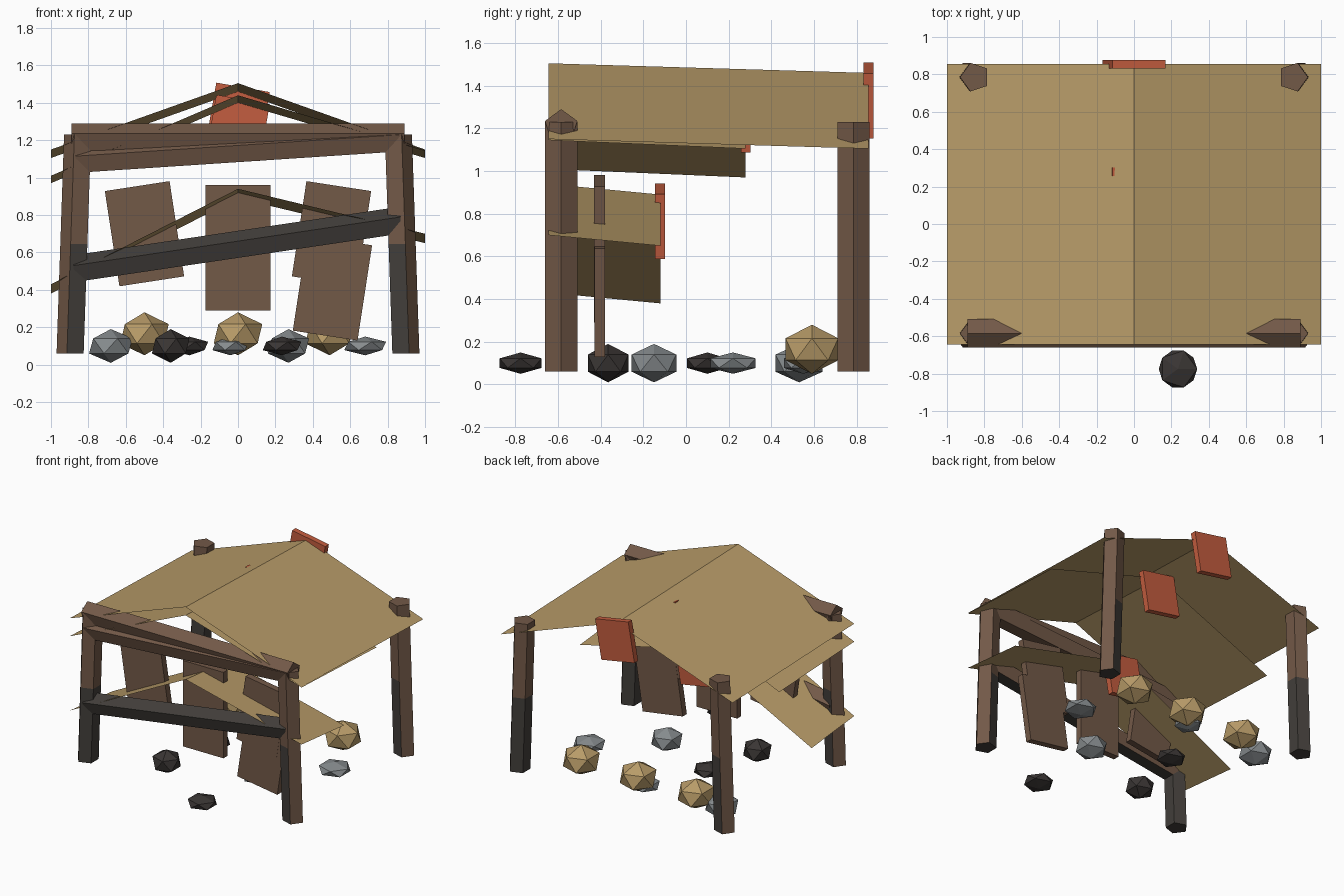
import bpy, bmesh, math
from mathutils import Vector, Matrix

if "Cube" in bpy.data.objects:
    bpy.data.objects.remove(bpy.data.objects["Cube"], do_unlink=True)


def material(name, rgb):
    m = bpy.data.materials.new(name)
    m.use_nodes = True
    m.diffuse_color = (*rgb, 1)
    m.node_tree.nodes["Principled BSDF"].inputs["Base Color"].default_value = (*rgb, 1)
    return m


WOOD = material("brown wood", (0.17, 0.1, 0.064))
CHAR = material("charred wood", (0.055, 0.049, 0.043))
CANVAS = material("tan canvas", (0.48, 0.33, 0.14))
RED = material("red board", (0.55, 0.11, 0.05))
GREY = material("grey stone", (0.24, 0.26, 0.27))
DARK = material("dark stone", (0.042, 0.036, 0.034))
X, Y, Z = Vector((1, 0, 0)), Vector((0, 1, 0)), Vector((0, 0, 1))


def add_object(name, bm, *mats):
    mesh = bpy.data.meshes.new(name)
    bm.to_mesh(mesh)
    bm.free()
    for m in mats:
        mesh.materials.append(m)
    obj = bpy.data.objects.new(name, mesh)
    bpy.context.collection.objects.link(obj)
    return obj


def timber(name, start, end, u, v, charred=lambda segment, side: False):
    """Five-sided timber in two lengths, with one corner pointing along u."""
    bm = bmesh.new()
    start, end = Vector(start), Vector(end)
    rings = []
    for t in (0, 0.5, 1):
        centre = start.lerp(end, t)
        angles = [math.tau * i / 5 for i in range(5)]
        rings.append([bm.verts.new(centre + 0.08 * (math.cos(a) * u + math.sin(a) * v))
                      for a in angles])
    for s in range(2):
        for i in range(5):
            j = (i + 1) % 5
            f = bm.faces.new((rings[s][i], rings[s][j], rings[s + 1][j], rings[s + 1][i]))
            f.material_index = int(charred(s, i))
    for ring, s in ((rings[0], 0), (rings[2], 1)):
        bm.faces.new(ring).material_index = int(charred(s, 2))
    bmesh.ops.recalc_face_normals(bm, faces=bm.faces)
    add_object(name, bm, WOOD, CHAR)


def awning(name, y0, y1, front, drop):
    """Thin folded sheet; front holds left, ridge and right heights."""
    bm = bmesh.new()
    a = [bm.verts.new((x, y0, z)) for x, z in zip((-1, 0, 1), front)]
    b = [bm.verts.new((x, y1, z - drop)) for x, z in zip((-1, 0, 1), front)]
    for i in range(2):
        bm.faces.new((a[i], a[i + 1], b[i + 1], b[i]))
    add_object(name, bm, CANVAS)


def board(name, centre, size, tilt, mat):
    bm = bmesh.new()
    bmesh.ops.create_cube(bm, size=1, matrix=Matrix.Diagonal((*size, 1)))
    obj = add_object(name, bm, mat)
    obj.location = centre
    obj.rotation_euler.y = math.radians(tilt)


def stone(name, centre, radius, height, mat):
    bm = bmesh.new()
    bmesh.ops.create_icosphere(bm, subdivisions=1, radius=1,
                               matrix=Matrix.Diagonal((radius, radius, height, 1)))
    add_object(name, bm, mat).location = centre


# Leaning corner posts, charred low down on the inward sides
for side, sx in (("right", -1), ("left", 1)):
    for end, y in (("front", -0.585), ("back", 0.785)):
        timber(f"{end}_{side}_post", (sx * 0.89, y, 0.06), (sx * 0.85, y, 1.23), sx * X, Y,
               lambda s, i: s == 0 and i in (1, 2, 3))

# Front beams
timber("top_beam", (-0.89, -0.585, 1.21), (0.89, -0.585, 1.21), Z, -Y)
timber("slanted_beam", (-0.87, -0.585, 1.09), (0.87, -0.585, 1.205), Z, -Y)
timber("lower_beam", (-0.88, -0.585, 0.505), (0.87, -0.585, 0.765), Z, -Y,
       lambda s, i: i < 3)

# Canvas sheets
awning("main_awning", -0.645, 0.855, (1.15, 1.505, 1.15), 0.045)
awning("middle_awning", -0.645, 0.28, (1.01, 1.44, 1.145), 0.04)
awning("low_awning", -0.645, -0.12, (0.43, 0.94, 0.7), 0.05)

# Red boards on the back edge of each sheet
for name, y, z in (("main", 0.855, 1.33), ("middle", 0.28, 1.265), ("low", -0.122, 0.765)):
    board(f"{name}_red_board", (0, y, z), (0.29, 0.045, 0.31), 10, RED)

# Hanging wooden boards
board("right_hanging_board", (-0.5, -0.405, 0.7), (0.35, 0.05, 0.515), -8.7, WOOD)
board("centre_hanging_board", (0, -0.405, 0.625), (0.35, 0.05, 0.67), 0, WOOD)
board("left_hanging_board", (0.5, -0.405, 0.7), (0.35, 0.05, 0.515), 8.7, WOOD)
board("left_lower_board", (0.505, -0.404, 0.41), (0.35, 0.05, 0.515), 8.7, WOOD)

# Row of tan bundles
for i, x in enumerate((-0.5, 0, 0.49)):
    stone(f"tan_bundle_{i + 1}", (x, 0.59, 0.165), 0.145, 0.115, CANVAS)

# Scattered stones: x, y, radius, height
for i, (x, y, r, h) in enumerate(((-0.68, 0.53, 0.13, 0.09), (0.27, -0.15, 0.123, 0.09),
                                  (-0.04, 0.55, 0.108, 0.05), (0.68, 0.22, 0.125, 0.05))):
    stone(f"grey_stone_{i + 1}", (x, y, 0.1), r, h, GREY)
for i, (x, y, r, h) in enumerate(((-0.36, -0.365, 0.112, 0.09), (0.235, -0.775, 0.115, 0.05),
                                  (-0.26, 0.1, 0.112, 0.05))):
    stone(f"dark_stone_{i + 1}", (x, y, 0.1), r, h, DARK)
